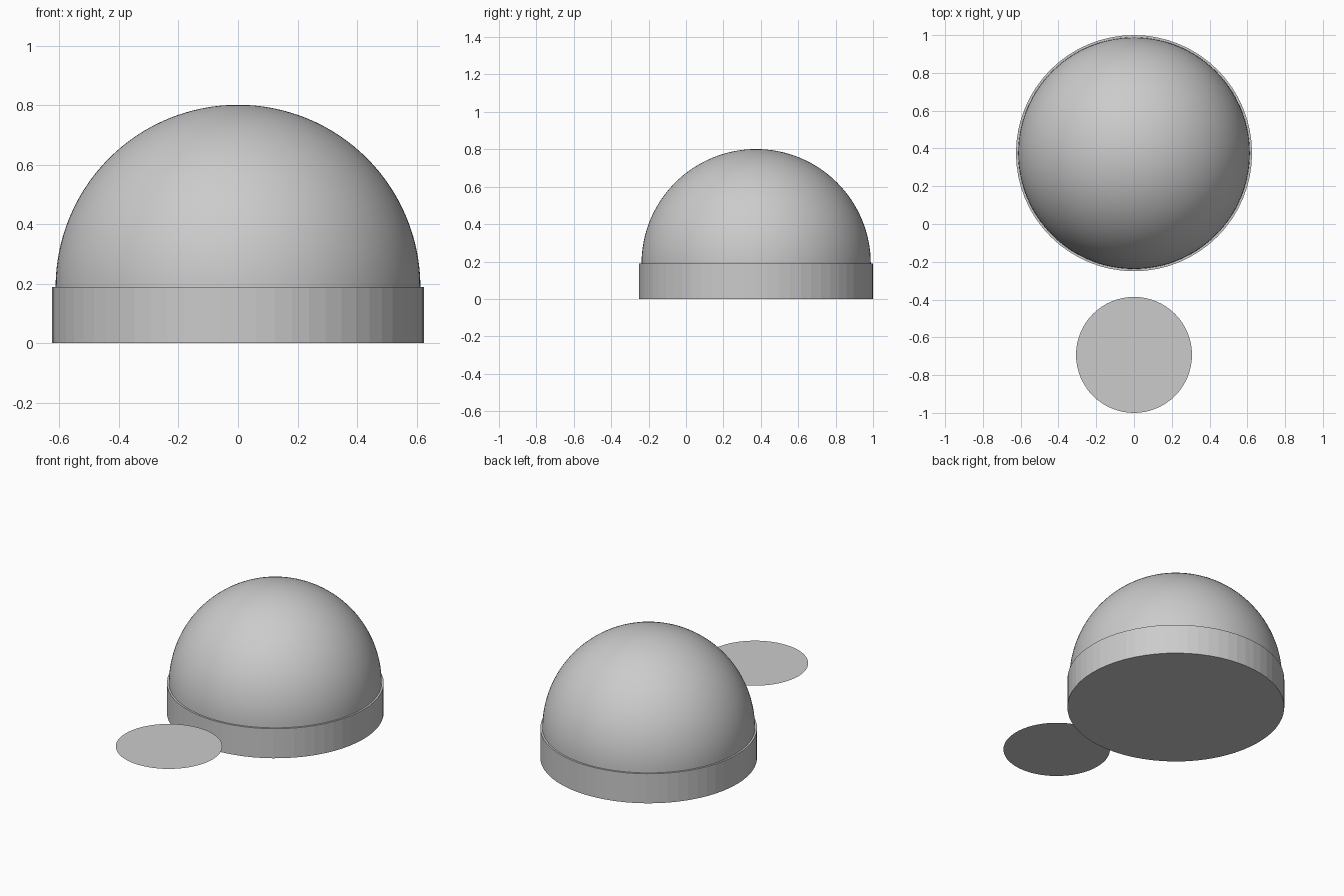
import bpy, bmesh

if "Cube" in bpy.data.objects:
    bpy.data.objects.remove(bpy.data.objects["Cube"])

CENTRE_Y = 0.375
BASE_R, BASE_H = 0.625, 0.188
DOME_R = 0.613


def smooth(obj, angle):
    bpy.ops.object.select_all(action='DESELECT')
    obj.select_set(True)
    bpy.context.view_layer.objects.active = obj
    bpy.ops.object.shade_smooth_by_angle(angle=angle)


# Round base drum
bpy.ops.mesh.primitive_cylinder_add(vertices=64, radius=BASE_R, depth=BASE_H,
                                    location=(0, CENTRE_Y, BASE_H / 2))
bpy.context.object.name = "base"

# Dome: upper half of a sphere, sitting on the drum
bpy.ops.mesh.primitive_uv_sphere_add(segments=128, ring_count=64, radius=DOME_R,
                                     location=(0, CENTRE_Y, BASE_H))
dome = bpy.context.object
dome.name = "dome"
bm = bmesh.new()
bm.from_mesh(dome.data)
bmesh.ops.delete(bm, geom=[v for v in bm.verts if v.co.z < -1e-4], context='VERTS')
bm.to_mesh(dome.data)
bm.free()
smooth(dome, 0.6)

# Thin flat disc floating in front, level with the drum's rim
bpy.ops.mesh.primitive_circle_add(vertices=64, radius=0.307, fill_type='NGON',
                                  location=(0, -0.693, 0.192))
bpy.context.object.name = "front_disc"
